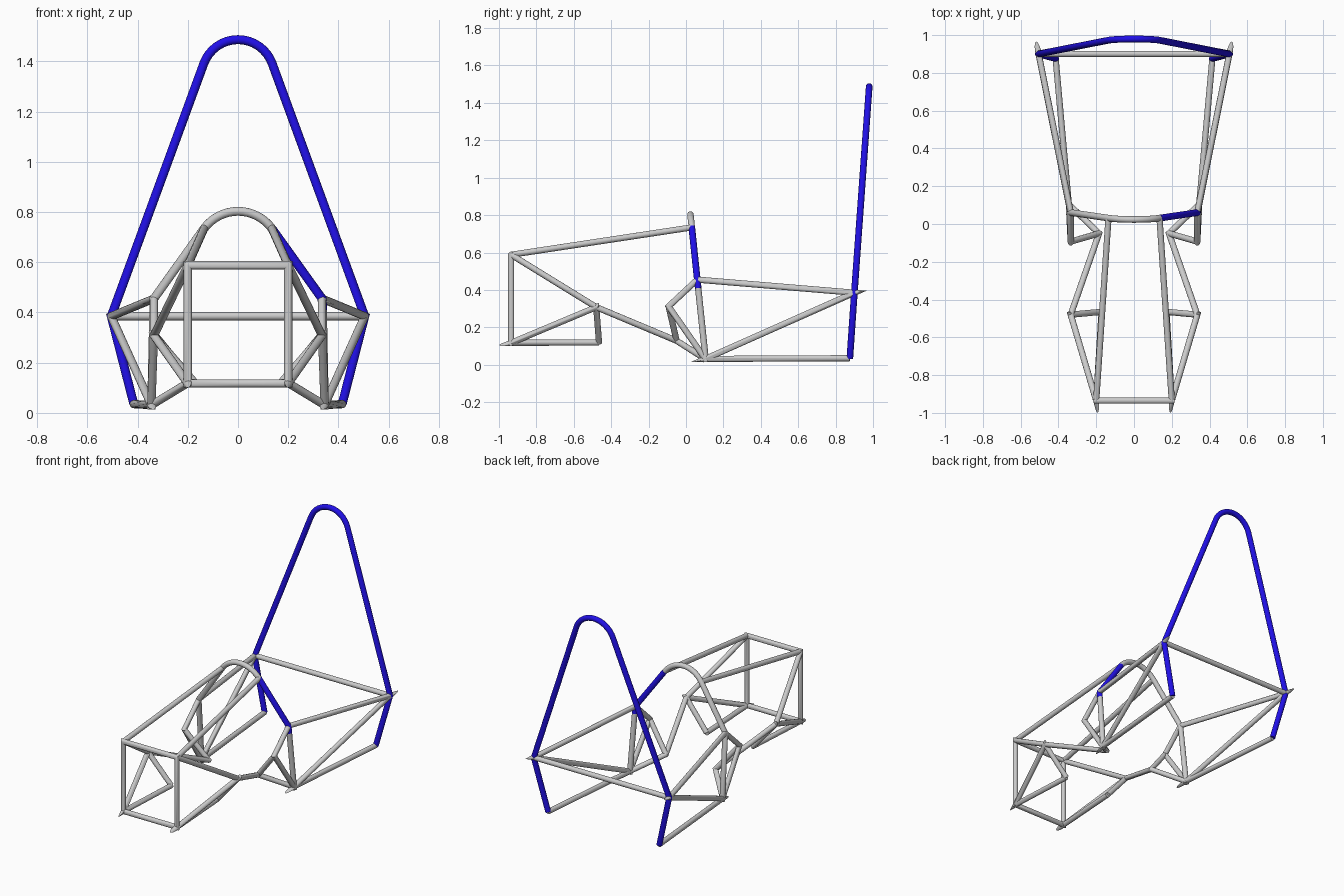
import bpy, bmesh, math
from mathutils import Vector

if "Cube" in bpy.data.objects:
    bpy.data.objects.remove(bpy.data.objects["Cube"])

R = 0.0165      # frame tube radius
RH = 0.0178     # hoop tube radius
SIDES = 20

blue = bpy.data.materials.new("blue_paint")
blue.diffuse_color = (0.015, 0.005, 0.8, 1)
blue.use_nodes = True
blue.node_tree.nodes["Principled BSDF"].inputs["Base Color"].default_value = blue.diffuse_color


def tube(name, pts, r=R, mat=None):
    """Round bar swept along a polyline with true mitred corners."""
    pts = [Vector(p) for p in pts]
    dirs = [(b - a).normalized() for a, b in zip(pts, pts[1:])]
    u = dirs[0].orthogonal().normalized()
    v = dirs[0].cross(u)
    ring = [pts[0] + r * (math.cos(a) * u + math.sin(a) * v)
            for a in (2 * math.pi * i / SIDES for i in range(SIDES))]
    bm = bmesh.new()
    rows = [[bm.verts.new(p) for p in ring]]
    for i, d in enumerate(dirs):
        end = pts[i + 1]
        n = (d + dirs[i + 1]).normalized() if i + 1 < len(dirs) else d
        ring = [p + d * ((end - p).dot(n) / d.dot(n)) for p in ring]
        rows.append([bm.verts.new(p) for p in ring])
    for a, b in zip(rows, rows[1:]):
        for i in range(SIDES):
            j = (i + 1) % SIDES
            bm.faces.new((a[i], a[j], b[j], b[i]))
    bm.faces.new(rows[0][::-1])
    bm.faces.new(rows[-1])
    bmesh.ops.recalc_face_normals(bm, faces=bm.faces)
    me = bpy.data.meshes.new(name)
    bm.to_mesh(me)
    bm.free()
    ob = bpy.data.objects.new(name, me)
    bpy.context.collection.objects.link(ob)
    if mat:
        me.materials.append(mat)
    bpy.ops.object.select_all(action='DESELECT')
    ob.select_set(True)
    bpy.context.view_layer.objects.active = ob
    bpy.ops.object.shade_smooth_by_angle(angle=math.radians(35))
    return ob


def arch(radius, top, half_angle, plane, n=16):
    """Arc points from the left (-x) to the right over the top of a hoop."""
    out = []
    for i in range(n + 1):
        a = math.radians(half_angle) * (2 * i / n - 1)
        z = top - radius * (1 - math.cos(a))
        out.append((radius * math.sin(a), plane(z), z))
    return out


def main_y(z):
    return 0.875 + 0.072 * (z - 0.035)


def front_y(z):
    return 0.105 - 0.105 * (z - 0.03)


def flip(p, s):
    return (p[0] * s, p[1], p[2])


# Joint positions on the +x side
FT = (0.2, -0.935, 0.588)             # front top corner
FB = (0.2, -0.935, 0.117)             # front bottom corner
ELBOW = (0.335, -0.48, 0.308)         # side elbow
LOW = (0.172, -0.465, 0.119)          # lower rail end
WAIST = (0.185, -0.05, 0.128)         # narrow waist joint
FOOT = (0.345, 0.103, 0.031)          # front hoop foot
KNEE = (0.335, -0.093, 0.312)         # joint ahead of front hoop
HIP = (0.335, front_y(0.455), 0.455)  # front hoop bend
REAR = (0.505, main_y(0.385), 0.385)  # main hoop bend
HEEL = (0.415, 0.876, 0.035)          # main hoop foot

# Main hoop
tube("main_hoop", [flip(HEEL, -1), flip(REAR, -1)]
     + arch(0.145, 1.487, 70, main_y) + [REAR, HEEL], RH, blue)

# Front hoop with one blue leg section
top = arch(0.167, 0.803, 54, front_y)
foot_end = (0.345, front_y(0.015), 0.015)
split = (0.337, front_y(0.41), 0.41)
tube("front_hoop", [flip(foot_end, -1), flip(HIP, -1)] + top, RH - 0.0005)
tube("front_hoop_blue_leg", [top[-1], HIP, split], RH, blue)
tube("front_hoop_lower_leg", [split, foot_end], RH - 0.0005)

# Front bulkhead and rear crossbar
tube("front_bulkhead", [(0, FB[1], FB[2]), FB, FT, flip(FT, -1),
                        flip(FB, -1), (0, FB[1], FB[2])])
tube("rear_crossbar", [flip(REAR, -1), REAR])

# Side bars, mirrored
paths = {
    "upper_rail": [FT, top[-1]],
    "nose_triangle": [LOW, FB, ELBOW, LOW],
    "side_rail": [FT, ELBOW, WAIST, FOOT],
    "cockpit_side": [HEEL, FOOT, REAR, HIP, KNEE, FOOT],
    "waist_brace": [KNEE, WAIST],
}
for label, s in (("right", 1), ("left", -1)):
    for name, pts in paths.items():
        tube(f"{name}_{label}", [flip(p, s) for p in pts])
